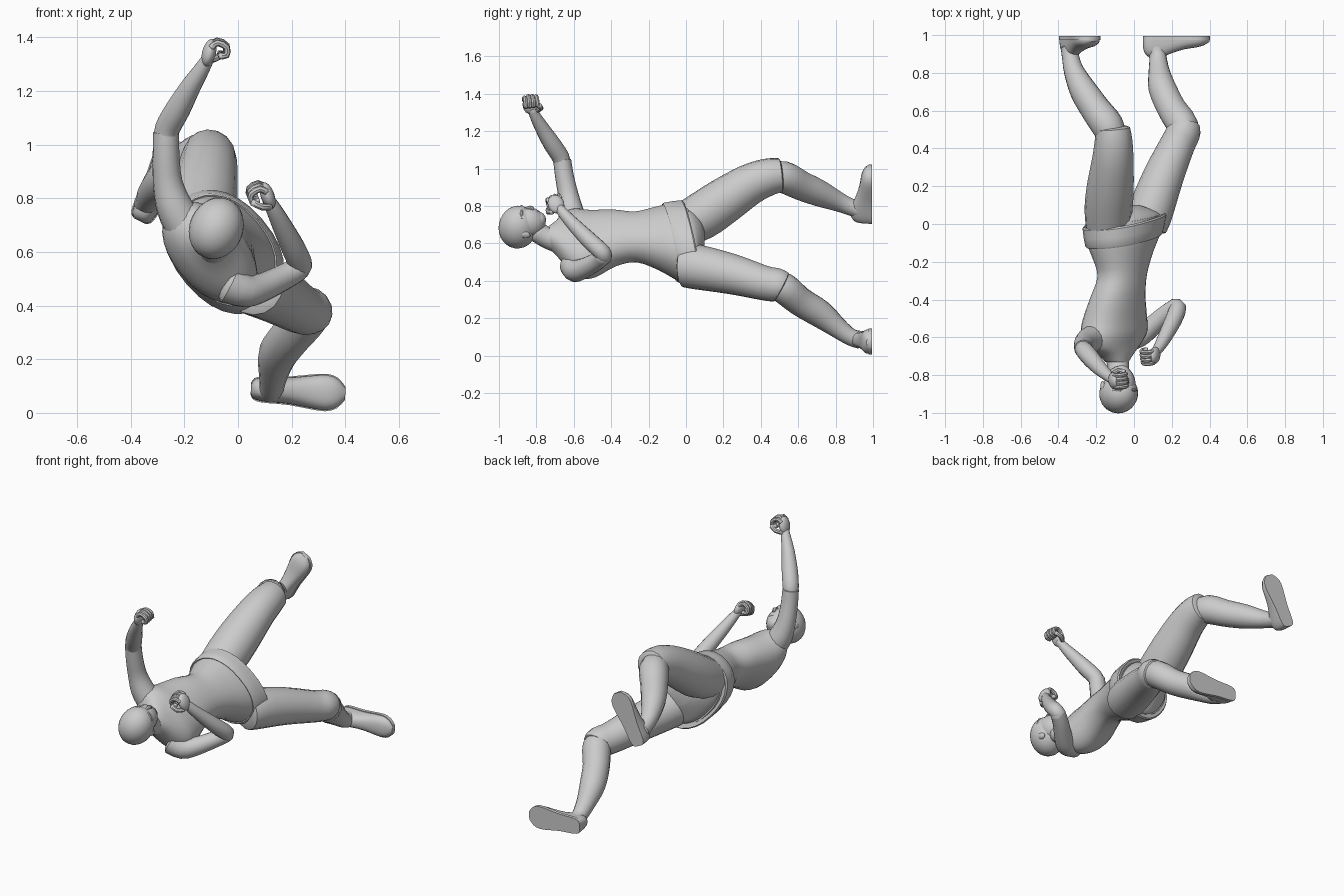
import bpy, bmesh, math
from mathutils import Vector, Matrix

if "Cube" in bpy.data.objects:
    bpy.data.objects.remove(bpy.data.objects["Cube"])


def finish(bm, name, angle=40):
    bmesh.ops.recalc_face_normals(bm, faces=bm.faces)
    me = bpy.data.meshes.new(name)
    bm.to_mesh(me)
    bm.free()
    ob = bpy.data.objects.new(name, me)
    bpy.context.collection.objects.link(ob)
    bpy.ops.object.select_all(action='DESELECT')
    bpy.context.view_layer.objects.active = ob
    ob.select_set(True)
    bpy.ops.object.shade_smooth_by_angle(angle=math.radians(angle))
    return ob


def spline(rows, steps):
    """Catmull-Rom through rows of numbers."""
    out, n = [], len(rows)
    for i in range(n - 1):
        p = [rows[max(i - 1, 0)], rows[i], rows[i + 1], rows[min(i + 2, n - 1)]]
        for k in range(steps):
            t = k / steps
            out.append([0.5 * (2 * b + (c - a) * t + (2 * a - 5 * b + 4 * c - d) * t * t
                               + (3 * b - a - 3 * c + d) * t ** 3) for a, b, c, d in zip(*p)])
    return out + [list(rows[-1])]


def skin(rings, name, angle=40):
    """Bridge closed rings of points and cap both ends."""
    bm = bmesh.new()
    vs = [[bm.verts.new(p) for p in r] for r in rings]
    n = len(vs[0])
    for a, b in zip(vs, vs[1:]):
        for i in range(n):
            bm.faces.new((a[i], a[(i + 1) % n], b[(i + 1) % n], b[i]))
    bm.faces.new(vs[0])
    bm.faces.new(vs[-1])
    return finish(bm, name, angle)


def tube(rows, name, sides=16, steps=3, dome=.3):
    """Round limb through (x, y, z, radius) stations; dome rounds the ends."""
    st = spline(rows, steps)
    pts = [Vector(s[:3]) for s in st]
    rings, ref = [], None
    for i, p in enumerate(pts):
        t = (pts[min(i + 1, len(pts) - 1)] - pts[max(i - 1, 0)]).normalized()
        ref = t.orthogonal() if ref is None else ref
        u = (ref - t * ref.dot(t)).normalized()
        ref, v, r = u, t.cross(u), st[i][3]
        circle = lambda q, k: [q + (u * math.cos(a) + v * math.sin(a)) * k
                               for a in (2 * math.pi * j / sides for j in range(sides))]
        if i == 0 and dome:
            rings += [circle(p - t * r * dome, r * .5), circle(p - t * r * dome * .6, r * .85)]
        rings.append(circle(p, r))
        if i == len(pts) - 1 and dome:
            rings += [circle(p + t * r * dome * .6, r * .85), circle(p + t * r * dome, r * .5)]
    return skin(rings, name)


U = Vector((.65, 0, -.76))      # across the rolled body
N = Vector((.76, 0, .65))       # out of the chest


def body(rows, name, steps=3, sides=28):
    """Rolled trunk loft: (y, x, z, half width, half depth, tilt)."""
    rings = []
    for y, x, z, w, d, tilt in spline(rows, steps):
        ring = []
        for j in range(sides):
            a = 2 * math.pi * j / sides
            c, s = math.cos(a), math.sin(a)
            c = math.copysign(abs(c) ** .9, c)
            s = math.copysign(abs(s) ** .9, s)
            ring.append(Vector((x, y + w * c * tilt, z)) + U * w * c + N * d * s)
        rings.append(ring)
    return skin(rings, name)


def blob(name, loc, scale, axes=None, seg=24):
    bm = bmesh.new()
    bmesh.ops.create_uvsphere(bm, u_segments=seg, v_segments=seg // 2, radius=1)
    m = axes.to_4x4() if axes else Matrix.Identity(4)
    bm.transform(Matrix.Translation(loc) @ m @ Matrix.Diagonal((*scale, 1)))
    return finish(bm, name)


# Trunk, loose hem and seat
body([(.03, -.05, .60, .21, .16, .15), (-.06, -.055, .605, .222, .168, .15),
      (-.16, -.06, .625, .18, .138, .1), (-.27, -.062, .635, .145, .112, .05),
      (-.38, -.085, .63, .165, .12, .05), (-.50, -.103, .60, .2, .135, .1),
      (-.58, -.105, .60, .215, .128, .1), (-.64, -.103, .61, .178, .105, .1),
      (-.69, -.095, .625, .105, .08, .05), (-.73, -.09, .635, .06, .06, 0)], "torso")
body([(-.085, -.055, .605, .216, .166, .2), (-.08, -.053, .605, .228, .174, .2),
      (.015, -.05, .60, .25, .186, .2), (.02, -.05, .60, .235, .17, .2)],
     "shirt_hem", 2)
body([(-.02, -.05, .60, .228, .167, .15), (.04, -.042, .595, .21, .15, .1),
      (.08, -.035, .60, .14, .10, 0), (.10, -.03, .60, .06, .05, 0)], "seat")

# Legs: short trousers with cuffs over bare shins
tube([(-.14, -.03, .69, .115), (-.135, .08, .745, .127), (-.125, .2, .825, .124),
      (-.112, .34, .915, .11), (-.108, .44, .955, .1), (-.112, .505, .965, .091)],
     "upper_thigh", dome=.12)
tube([(.06, -.01, .48, .115), (.085, .06, .474, .12), (.155, .25, .435, .108),
      (.23, .42, .388, .093), (.262, .485, .378, .09), (.265, .51, .368, .084)],
     "lower_thigh", dome=.12)
tube([(-.11, .44, .955, .07), (-.14, .52, .955, .086), (-.205, .61, .912, .08),
      (-.27, .71, .87, .072), (-.318, .81, .825, .054), (-.335, .88, .795, .046),
      (-.34, .93, .78, .048)], "upper_shin")
tube([(.258, .45, .385, .066), (.258, .52, .363, .083), (.2, .61, .29, .078),
      (.15, .72, .222, .074), (.133, .81, .15, .056), (.127, .88, .1, .046),
      (.12, .93, .085, .048)], "lower_shin")


def shoe(name, heel, toe):
    """Shoe lying against the y = 1 plane, plus a flat sole."""
    heel, toe = Vector(heel), Vector(toe)
    f = (toe - heel)
    s = f.normalized().cross(Vector((0, 1, 0)))
    prof = [(0, .018, .06), (.03, .036, .095), (.12, .045, .115), (.25, .047, .118),
            (.42, .05, .092), (.62, .06, .07), (.8, .066, .06), (.92, .052, .048), (1, .02, .03)]
    prof = spline(prof, 2)
    upper = []
    for t, w, h in prof:
        c = heel + f * t
        ring = []
        for j in range(13):
            a = math.pi * j / 12
            k = math.copysign(abs(math.cos(a)) ** .8, math.cos(a))
            ring.append(c + s * w * k - Vector((0, .012 + (h - .012) * math.sin(a) ** .8, 0)))
        upper.append(ring)
    skin(upper, name)
    edge = [heel + f * t + s * (w + .004) for t, w, h in prof]
    edge += [heel + f * t - s * (w + .004) for t, w, h in reversed(prof)]
    skin([[p - Vector((0, .02, 0)) for p in edge], edge], name + "_sole")


shoe("upper_shoe", (-.367, .995, .715), (-.215, .995, 1.01))
shoe("lower_shoe", (.048, .995, .09), (.40, .995, .072))

# Arms: sleeves and forearms
tube([(-.20, -.60, .70, .075), (-.238, -.615, .77, .068), (-.262, -.63, .86, .055),
      (-.268, -.65, .96, .05), (-.268, -.662, 1.045, .048)], "raised_sleeve", dome=.1)
tube([(-.27, -.66, 1.01, .042), (-.263, -.67, 1.06, .047), (-.225, -.715, 1.13, .047),
      (-.18, -.765, 1.21, .039), (-.142, -.80, 1.27, .031), (-.112, -.825, 1.32, .024)],
     "raised_forearm")
tube([(-.03, -.60, .48, .075), (.03, -.59, .455, .062), (.09, -.545, .468, .054),
      (.17, -.475, .505, .048), (.222, -.44, .535, .046)], "bent_sleeve")
tube([(.205, -.44, .525, .042), (.232, -.445, .55, .045), (.208, -.51, .61, .045),
      (.168, -.59, .69, .038), (.135, -.65, .755, .03), (.113, -.68, .795, .024)],
     "bent_forearm")


def fist(name, p, d, c):
    """Half closed hand: palm, four curled fingers and a thumb."""
    p, d, c = Vector(p), Vector(d).normalized(), Vector(c)
    c = (c - d * c.dot(d)).normalized()
    s = d.cross(c)
    blob(name + "_palm", p, (.054, .026, .044), Matrix((d, c, s)).transposed(), 16)
    for i in range(4):
        o = p + s * (i - 1.5) * .021
        k = 1 - .1 * abs(i - 1.3)
        path = [(.025, .0), (.054 * k, .018), (.045 * k, .055), (.01, .062), (.002, .038)]
        tube([(*(o + d * a + c * b), .0125) for a, b in path], f"{name}_finger_{i + 1}", 8, 2)
    path = [(-.035, .005, .03), (-.018, .035, .05), (.008, .062, .04)]
    tube([(*(p + d * a + c * b + s * e), .013) for a, b, e in path], name + "_thumb", 8, 2)


fist("raised_hand", (-.108, -.83, 1.342), (.25, -.1, .95), (.8, .1, -.3))
fist("bent_hand", (.11, -.695, .81), (-.3, -.3, .85), (-.8, .0, -.3))

# Neck and head (axes: side, forward, crown)
tube([(-.09, -.67, .615, .072), (-.085, -.74, .63, .058), (-.08, -.80, .665, .056)], "neck")
fwd = Vector((.38, .18, .88)).normalized()
crown = Vector((0, -1, 0))
crown = (crown - fwd * crown.dot(fwd)).normalized()
side = fwd.cross(crown)
axes = Matrix((side, fwd, crown)).transposed()
head = Vector((-.08, -.885, .69))


def at(a, b, c):
    return head + side * a + fwd * b + crown * c


blob("hair_cap", at(0, -.005, .012), (.1, .118, .104), axes, 28)
blob("face", at(0, .03, -.035), (.078, .085, .095), axes)
blob("jaw", at(0, .055, -.088), (.048, .043, .04), axes)
tube([(*at(0, .1, .0), .008), (*at(0, .118, -.03), .011), (*at(0, .11, -.044), .013)],
     "nose", 8)
tube([(*at(-.026, .09, -.075), .006), (*at(0, .1, -.075), .01),
      (*at(.026, .09, -.075), .006)], "mouth", 8)
for k, label in ((-1, "left"), (1, "right")):
    blob(label + "_ear", at(k * .088, -.005, -.025), (.012, .02, .03), axes, 12)
    tube([(*at(k * .015, .104, .008), .007), (*at(k * .04, .098, .013), .009),
          (*at(k * .066, .076, .008), .007)], label + "_brow", 8)
